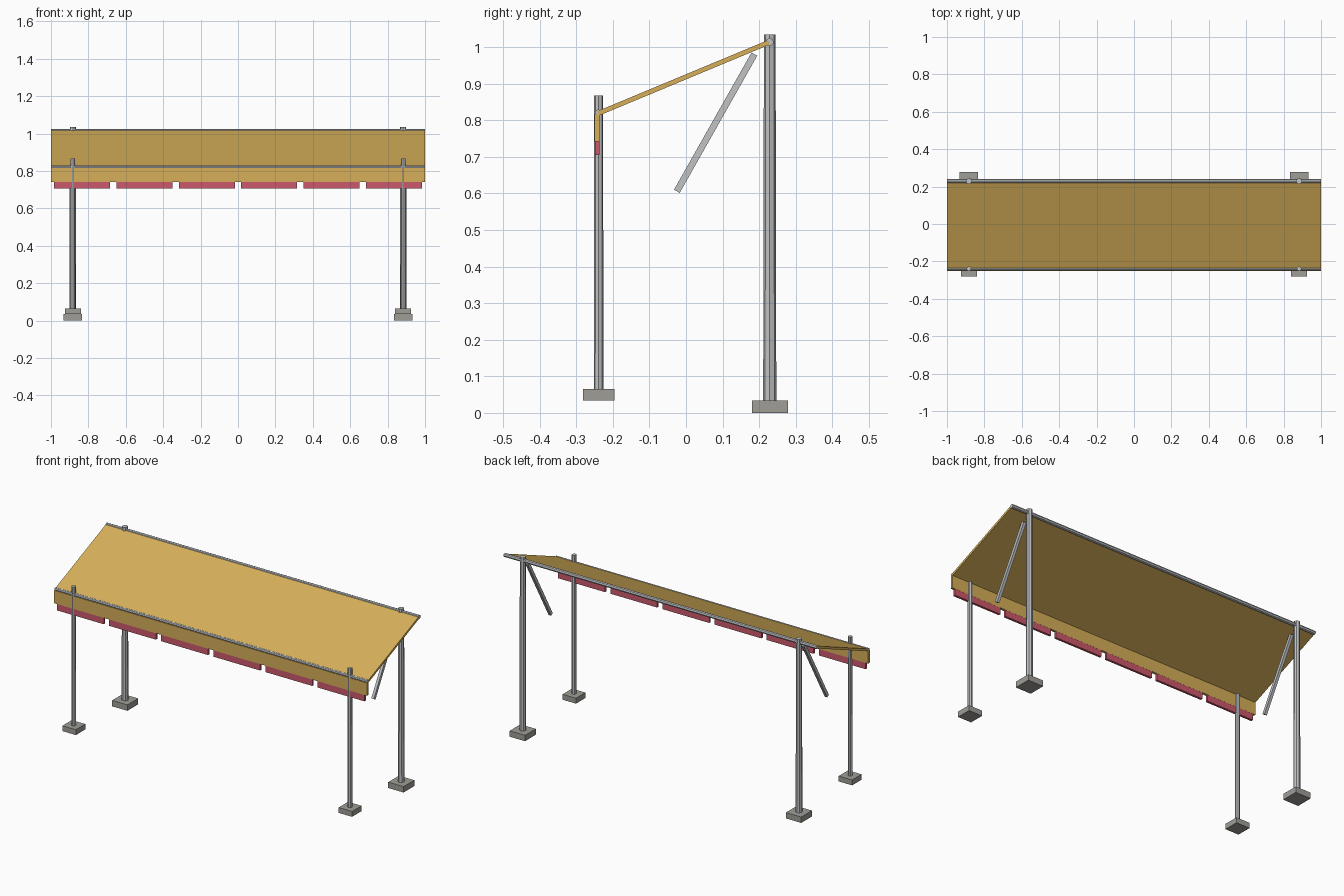
import bpy
from math import pi
from mathutils import Vector

default = bpy.data.objects.get("Cube")
if default:
    bpy.data.objects.remove(default, do_unlink=True)


def material(name, rgb):
    m = bpy.data.materials.new(name)
    m.use_nodes = True
    m.diffuse_color = (*rgb, 1)
    m.node_tree.nodes["Principled BSDF"].inputs["Base Color"].default_value = (*rgb, 1)
    return m


steel = material("galvanised steel", (0.53, 0.54, 0.56))
ochre = material("ochre sheet", (0.68, 0.43, 0.10))
red = material("rose red", (0.60, 0.10, 0.15))
concrete = material("concrete", (0.35, 0.34, 0.31))


def finish(name, mat):
    ob = bpy.context.object
    ob.name = name
    ob.data.materials.append(mat)
    return ob


def box(name, mat, centre, size, tilt=0):
    bpy.ops.mesh.primitive_cube_add(size=1, location=centre, rotation=(tilt, 0, 0))
    bpy.context.object.scale = size
    return finish(name, mat)


def beam(name, mat, start, end, width, depth):
    """Flat bar between two points lying in a plane of constant x."""
    a, b = Vector(start), Vector(end)
    d = b - a
    tilt = Vector((d.y, d.z)).angle_signed(Vector((1, 0)))
    return box(name, mat, (a + b) / 2, (width, d.length, depth), tilt)


def tube(name, mat, centre, r_bottom, r_top, length, along_x=False):
    bpy.ops.mesh.primitive_cone_add(
        vertices=8, radius1=r_bottom, radius2=r_top, depth=length,
        location=centre, rotation=(0, pi / 2 if along_x else 0, 0))
    return finish(name, mat)


def post(name, x, y, z0, z1, r_bottom, r_top):
    return tube(name, steel, (x, y, (z0 + z1) / 2), r_bottom, r_top, z1 - z0)


# Posts, footings and braces on both sides
for side, x in (("left", 0.883), ("right", -0.883)):
    box(f"front_footing_{side}", concrete, (x, -0.238, 0.05), (0.086, 0.086, 0.031))
    post(f"front_post_{side}", x, -0.239, 0.06, 0.868, 0.0130, 0.0125)
    box(f"rear_footing_{side}", concrete, (x, 0.23, 0.017), (0.098, 0.098, 0.034))
    post(f"rear_post_{side}", x, 0.229, 0.03, 1.035, 0.0180, 0.0160)
    beam(f"brace_{side}", steel, (x, -0.025, 0.606), (x, 0.187, 0.981), 0.016, 0.018)

# Sloping awning and its front drop
beam("awning_sheet", ochre, (0, -0.240, 0.819), (0, 0.226, 1.013), 2.0, 0.013)
box("front_valance", ochre, (0, -0.243, 0.779), (2.0, 0.014, 0.074))

# Row of hanging panels under the valance
for i in range(6):
    box(f"hanging_panel_{i + 1}", red, ((i - 2.5) / 3, -0.243, 0.7235),
        (0.30, 0.013, 0.037))

# Rails carrying the sheet
tube("front_rail", steel, (0, -0.240, 0.821), 0.009, 0.009, 2.0, True)
tube("rear_rail", steel, (0, 0.229, 1.014), 0.011, 0.011, 2.0, True)
